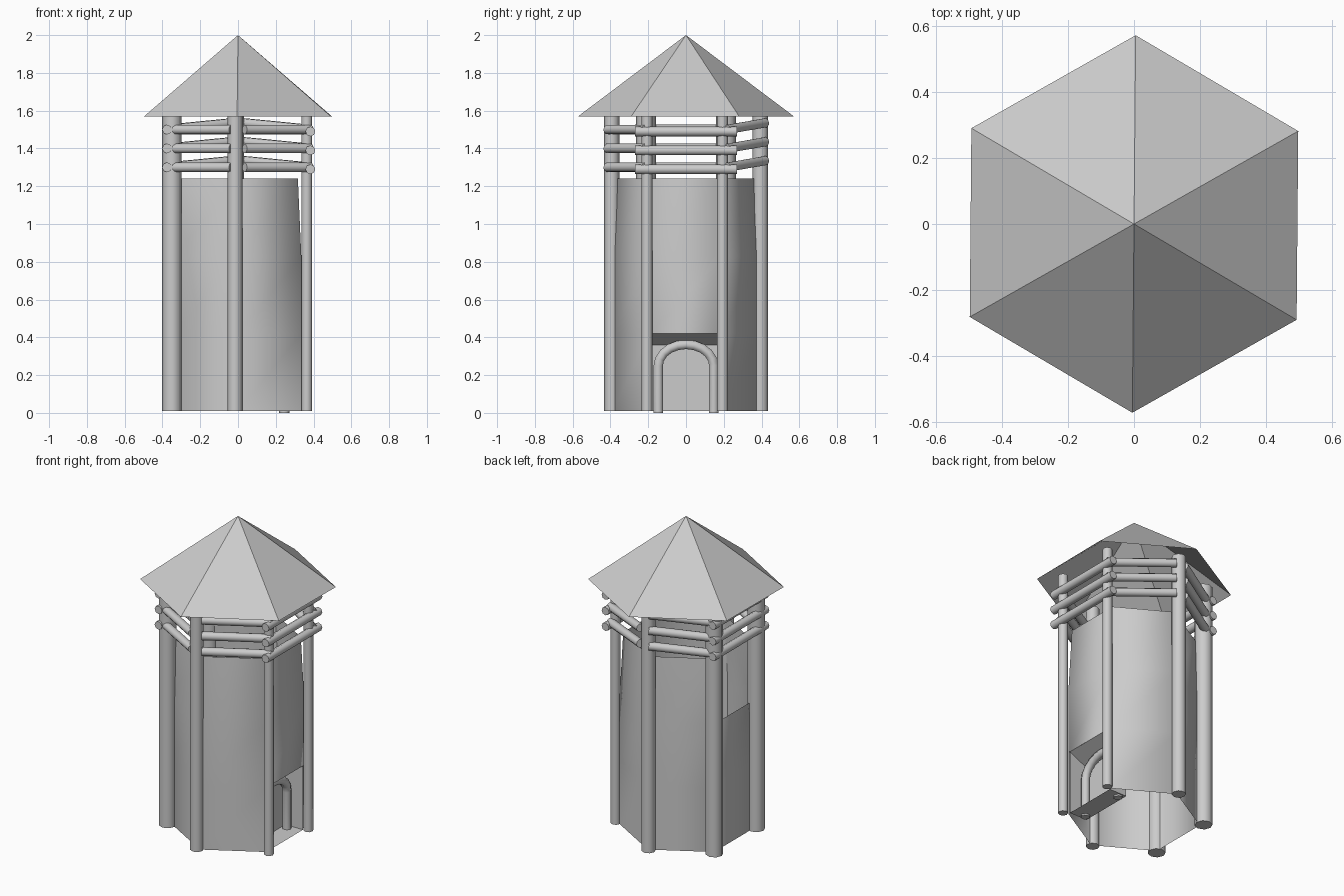
import bpy, bmesh
from math import sin, cos, pi, radians
from mathutils import Vector

if "Cube" in bpy.data.objects:
    bpy.data.objects.remove(bpy.data.objects["Cube"])


def make_object(name, bm, smooth=None):
    mesh = bpy.data.meshes.new(name)
    bm.to_mesh(mesh)
    bm.free()
    ob = bpy.data.objects.new(name, mesh)
    bpy.context.collection.objects.link(ob)
    if smooth:
        bpy.ops.object.select_all(action='DESELECT')
        ob.select_set(True)
        bpy.context.view_layer.objects.active = ob
        bpy.ops.object.shade_smooth_by_angle(angle=radians(smooth))
    return ob


def rod(name, a, b, r, sides=8):
    a, b = Vector(a), Vector(b)
    d = b - a
    bm = bmesh.new()
    bmesh.ops.create_cone(bm, cap_ends=True, segments=sides, radius1=r, radius2=r, depth=d.length)
    rot = Vector((0, 0, 1)).rotation_difference(d).to_matrix().to_4x4()
    bm.transform(rot)
    bmesh.ops.translate(bm, verts=bm.verts, vec=(a + b) / 2)
    return make_object(name, bm, 50)


# Six-sided roof, open underneath
bm = bmesh.new()
tip = bm.verts.new((0, 0, 2.0))
rim = [bm.verts.new((0.571 * cos(radians(29.5 + 60 * i)), 0.571 * sin(radians(29.5 + 60 * i)), 1.57))
       for i in range(6)]
for i in range(6):
    bm.faces.new((rim[i], rim[(i + 1) % 6], tip))
make_object("roof", bm)

# Posts of differing thickness
posts = {
    "post_front": (-0.016, -0.393, 0.040),
    "post_back": (-0.010, 0.393, 0.042),
    "post_front_right": (0.364, -0.207, 0.029),
    "post_back_right": (0.364, 0.193, 0.029),
    "post_front_left": (-0.350, -0.212, 0.052),
    "post_back_left": (-0.350, 0.212, 0.052),
}
for name, (x, y, r) in posts.items():
    rod(name, (x, y, 0.01), (x, y, 1.6), r)

# Three tiers of rails; the back pairs rise towards the back post
rails = {
    "rail_right": ((0.383, -0.27, -0.01), (0.383, 0.27, -0.01)),
    "rail_left": ((-0.376, -0.27, 0), (-0.376, 0.27, 0)),
    "rail_front_left": ((-0.035, -0.415, 0), (-0.385, -0.215, 0)),
    "rail_front_right": ((0.035, -0.415, 0), (0.385, -0.215, 0)),
    "rail_back_right": ((0.03, 0.418, 0.035), (0.385, 0.215, 0)),
    "rail_back_left": ((-0.03, 0.418, 0.035), (-0.385, 0.215, 0)),
}
for tier in range(3):
    up = Vector((0, 0, 1.3 + 0.1 * tier))
    for name, (a, b) in rails.items():
        rod(f"{name}_{tier + 1}", Vector(a) + up, Vector(b) + up, 0.026)

# Wall with an upper opening on the left and a doorway on the right
bm = bmesh.new()
rings = []
for z, r in ((0.01, 0.387), (0.42, 0.387), (0.83, 0.387), (1.24, 0.366)):
    rings.append([bm.verts.new((r * cos(radians(-30 + 60 * i)), r * sin(radians(-30 + 60 * i)), z))
                  for i in range(6)])
for k in range(3):
    for i in range(6):
        if (k, i) in ((0, 0), (2, 3)):
            continue
        j = (i + 1) % 6
        bm.faces.new((rings[k][i], rings[k][j], rings[k + 1][j], rings[k + 1][i]))
make_object("wall", bm, 75)

# Doorway recess: floor, back, sloped ceiling and cheeks
bm = bmesh.new()
profile = [(0.335, 0.01), (0.21, 0.01), (0.21, 0.36), (0.335, 0.42)]
near = [bm.verts.new((x, -0.18, z)) for x, z in profile]
far = [bm.verts.new((x, 0.18, z)) for x, z in profile]
for i in range(3):
    bm.faces.new((near[i], near[i + 1], far[i + 1], far[i]))
bm.faces.new(near)
bm.faces.new(far[::-1])
make_object("door_recess", bm)

# Bent tube around the door
curve = bpy.data.curves.new("door_arch", 'CURVE')
curve.dimensions = '3D'
curve.bevel_depth = 0.028
curve.bevel_resolution = 1
curve.use_fill_caps = True
path = [(-0.147, 0.0)]
path += [(-0.147 * cos(pi * i / 10), 0.25 + 0.112 * sin(pi * i / 10)) for i in range(11)]
path += [(0.147, 0.0)]
spline = curve.splines.new('POLY')
spline.points.add(len(path) - 1)
for p, (y, z) in zip(spline.points, path):
    p.co = (0.245, y, z, 1)
arch = bpy.data.objects.new("door_arch", curve)
bpy.context.collection.objects.link(arch)
